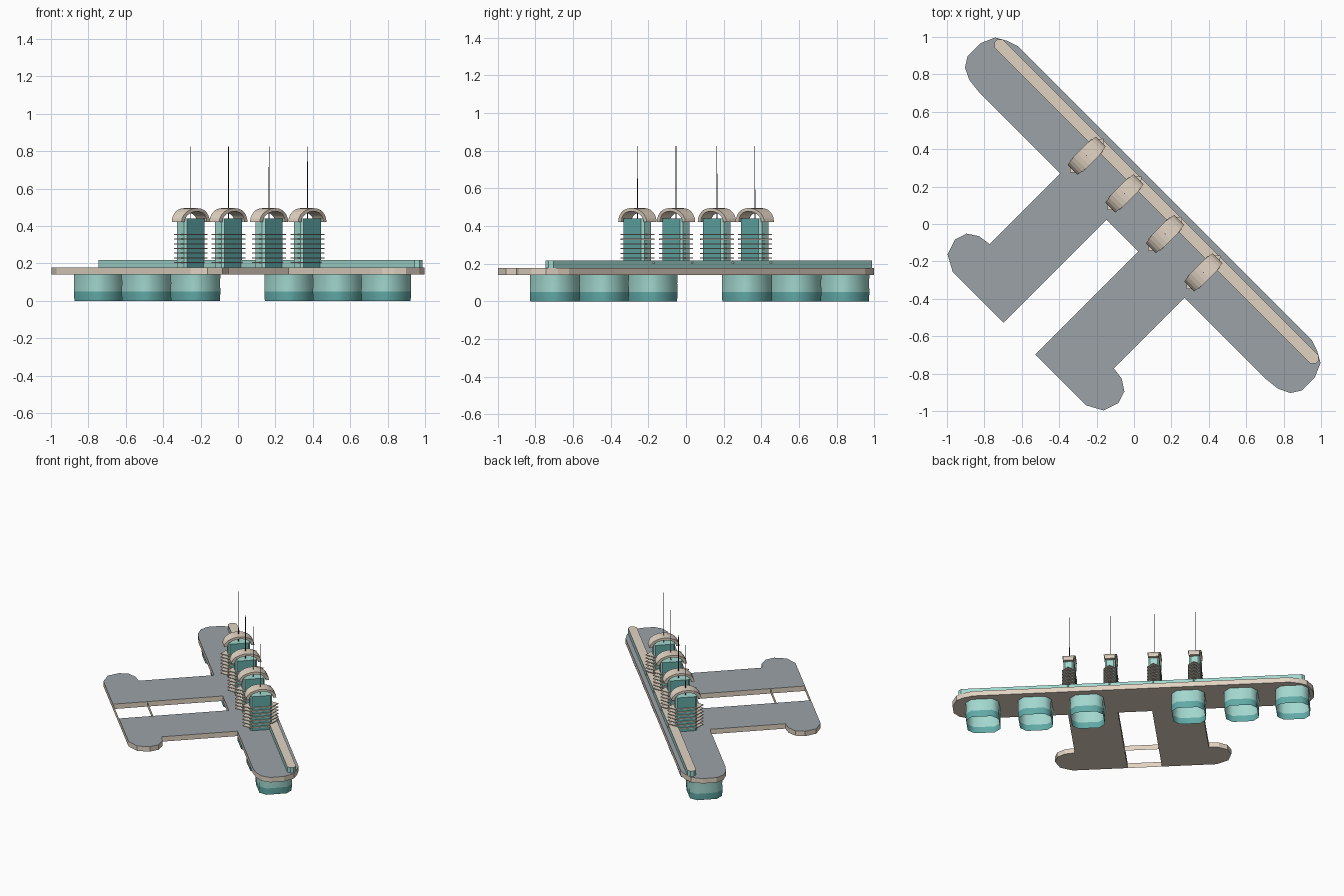
import bpy, bmesh, math

cube = bpy.data.objects.get("Cube")
if cube:
    bpy.data.objects.remove(cube, do_unlink=True)


def material(name, rgb):
    m = bpy.data.materials.new(name)
    m.use_nodes = True
    m.diffuse_color = (*rgb, 1)
    m.node_tree.nodes["Principled BSDF"].inputs["Base Color"].default_value = (*rgb, 1)
    return m


CREAM = material("cream", (0.75, 0.65, 0.54))
GREY = material("blue grey", (0.33, 0.365, 0.39))
TEAL = material("light teal", (0.36, 0.68, 0.62))
DEEP = material("deep teal", (0.12, 0.40, 0.385))
BLACK = material("antenna black", (0.04, 0.04, 0.04))

TURN = -math.pi / 4  # the whole model lies diagonally


def on_top(f):
    return f.normal.z > 0.9


def finish(name, bm, mats, centre, rule, smooth=False):
    """Make an object; faces that meet the rule take the second material."""
    bm.normal_update()
    for f in bm.faces:
        f.material_index = int(len(mats) > 1 and rule(f))
        f.smooth = smooth and abs(f.normal.z) < 0.5
    mesh = bpy.data.meshes.new(name)
    bm.to_mesh(mesh)
    bm.free()
    for m in mats:
        mesh.materials.append(m)
    ob = bpy.data.objects.new(name, mesh)
    bpy.context.collection.objects.link(ob)
    c, s = math.cos(TURN), math.sin(TURN)
    ob.location = (centre[0] * c - centre[1] * s, centre[0] * s + centre[1] * c, 0)
    ob.rotation_euler.z = TURN


def loft(bm, rings, closed=True):
    """Skin a list of vertex rings, closing the ends if asked."""
    rings = [[bm.verts.new(p) for p in r] for r in rings]
    n = len(rings[0])
    for a, b in zip(rings, rings[1:]):
        for i in range(n):
            j = (i + 1) % n
            bm.faces.new((a[i], a[j], b[j], b[i]))
    if closed:
        bm.faces.new(rings[0][::-1])
        bm.faces.new(rings[-1])
    bmesh.ops.recalc_face_normals(bm, faces=bm.faces)


def prism(name, outline, levels, mats, centre=(0, 0), rule=on_top, closed=True, smooth=False):
    bm = bmesh.new()
    loft(bm, [[(x * s, y * s, z) for x, y in outline] for z, s in levels], closed)
    finish(name, bm, mats, centre, rule, smooth)


def chamfered(w, d, c):
    """Rectangle outline with cut corners."""
    x, y = w / 2, d / 2
    return [(-x + c, -y), (x - c, -y), (x, -y + c), (x, y - c),
            (x - c, y), (-x + c, y), (-x, y - c), (-x, -y + c)]


# Deck: long bar with two arms ending in rounded feet
half = [(1.11, 0.233), (1.174, 0.212), (1.23, 0.18), (1.264, 0.103), (1.264, 0.005),
        (1.23, -0.048), (1.167, -0.078), (1.09, -0.087),
        (0.47, -0.087), (0.47, -0.622), (0.54, -0.632), (0.597, -0.67), (0.618, -0.735),
        (0.59, -0.82), (0.505, -0.866), (0.12, -0.866), (0.12, -0.087)]
outline = half + [(-x, y) for x, y in reversed(half)]
prism("deck", outline, [(0.14, 1), (0.178, 1)], [CREAM, GREY])

# Paper-thin walls bridging the gap between the feet
for side, y in (("outer", -0.866), ("inner", -0.622)):
    bm = bmesh.new()
    bm.faces.new([bm.verts.new(p) for p in ((-0.12, 0, 0.14), (0.12, 0, 0.14),
                                            (0.12, 0, 0.178), (-0.12, 0, 0.178))])
    finish(side + "_foot_wall", bm, [CREAM], (0, y), on_top)

# Rail along the back of the deck
prism("rail", chamfered(2.43, 0.062, 0.02), [(0.178, 1), (0.218, 1)],
      [TEAL, CREAM], (0, 0.17))

# Hollow pontoons below the bar, open underneath, with a deep lower band
for i, u in enumerate((-1.12, -0.76, -0.39, 0.32, 0.685, 1.052)):
    prism("pontoon_%d" % (i + 1), chamfered(0.233, 0.233, 0.044),
          [(0, 0.98), (0.05, 1), (0.095, 0.985), (0.14, 1)], [TEAL, DEEP], (u, 0.068),
          rule=lambda f: f.calc_center_median().z < 0.05, closed=False, smooth=True)


def arch_cap(name, centre):
    """Curved roof strip whose width tapers to its ends."""
    rings = []
    for k in range(13):
        a = math.pi * k / 12
        co, si = math.cos(a), math.sin(a)
        w = 0.046 - 0.018 * max(0, abs(co) - 0.5)
        rings.append([(sx * w, r * co, 0.422 + h * si)
                      for sx, r, h in ((-1, 0.107, 0.074), (1, 0.107, 0.074),
                                       (1, 0.084, 0.057), (-1, 0.084, 0.057))])
    bm = bmesh.new()
    loft(bm, rings)
    finish(name, bm, [CREAM], centre, on_top)


# Towers: body, pointed fins, arched cap and antenna
fin = [(0, -0.128), (0.046, -0.078), (0.046, 0.078),
       (0, 0.128), (-0.046, 0.078), (-0.046, -0.078)]
for i, u in enumerate((-0.437, -0.152, 0.155, 0.445)):
    at = (u, 0.08)
    tag = "_%d" % (i + 1)
    prism("tower_body" + tag, chamfered(0.074, 0.155, 0.012),
          [(0.178, 1), (0.44, 1)], [TEAL, DEEP], at, rule=lambda f: abs(f.normal.x) > 0.9)
    for k in range(7):
        z = 0.205 + 0.025 * k
        prism("tower_fin%s_%d" % (tag, k + 1), fin,
              [(z - 0.003, 1), (z + 0.003, 1)], [CREAM], at)
    arch_cap("tower_cap" + tag, at)
    prism("antenna" + tag, chamfered(0.005, 0.005, 0.0015),
          [(0.44, 1), (0.825, 0.6)], [BLACK], at)
